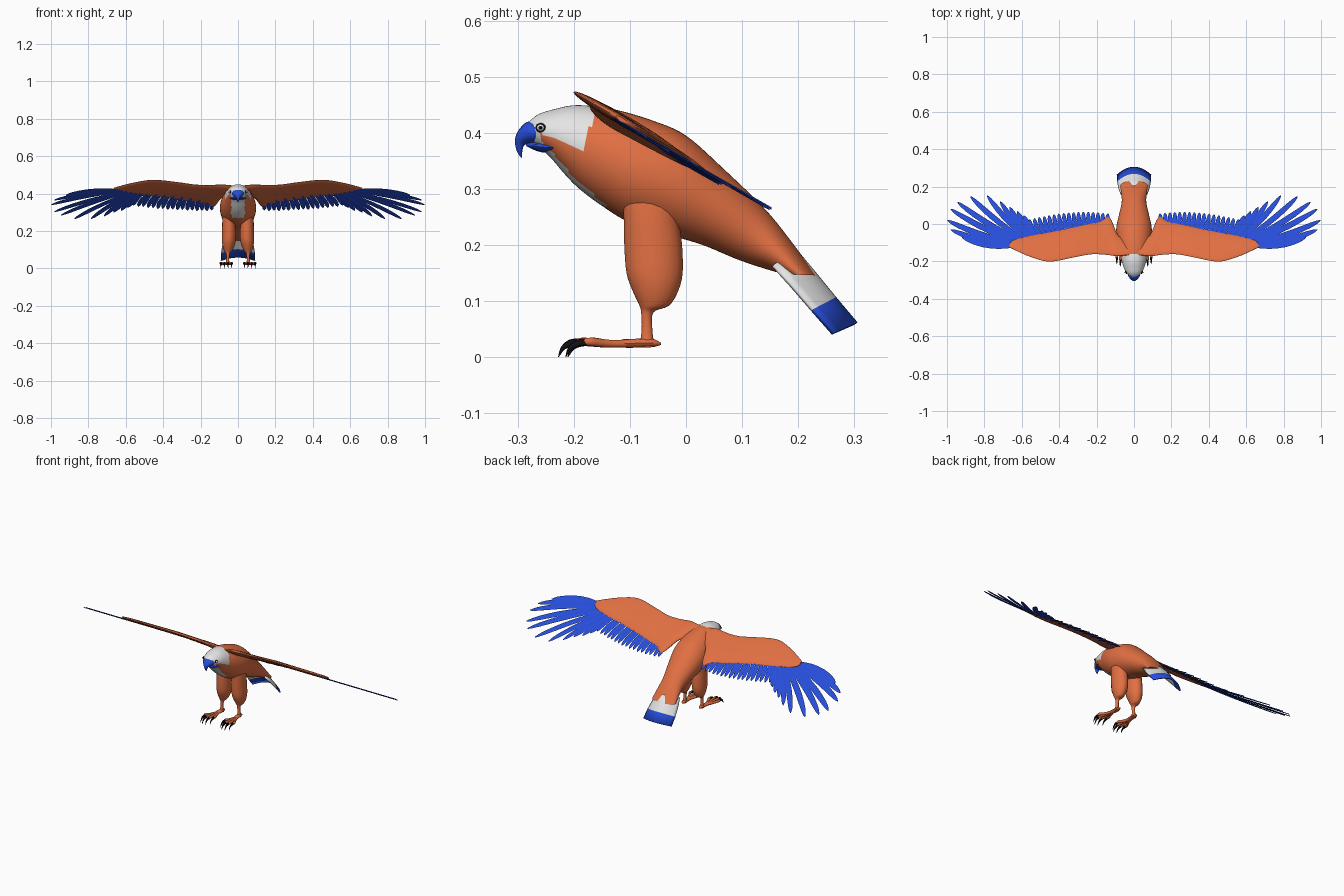
import bpy, bmesh, math
from mathutils import Vector, Matrix


def material(name, rgb):
    m = bpy.data.materials.new(name)
    m.diffuse_color = (*rgb, 1)
    return m


ORANGE = material("rust orange", (0.75, 0.16, 0.055))
BLUE = material("feather blue", (0.02, 0.075, 0.70))
WHITE = material("pale white", (0.78, 0.78, 0.78))
BLACK = material("claw black", (0.006, 0.006, 0.006))


def finish(name, bm, mats, mirror=False, angle=40):
    """Turn a bmesh into a smooth-shaded object, optionally mirrored over x."""
    bmesh.ops.recalc_face_normals(bm, faces=bm.faces)
    me = bpy.data.meshes.new(name)
    bm.to_mesh(me)
    bm.free()
    for m in mats:
        me.materials.append(m)
    ob = bpy.data.objects.new(name, me)
    bpy.context.collection.objects.link(ob)
    bpy.ops.object.select_all(action='DESELECT')
    ob.select_set(True)
    bpy.context.view_layer.objects.active = ob
    bpy.ops.object.shade_smooth_by_angle(angle=math.radians(angle))
    if mirror:
        ob.modifiers.new("mirror", 'MIRROR').use_mirror_merge = False
    return ob


def loft(bm, sections, n=16, steps=4):
    """Skin ellipses; each section is two opposite points and a half-width vector."""
    secs = [[Vector(v) for v in s] for s in sections]
    rings = []
    for i in range(len(secs) - 1):
        p0, p1, p2, p3 = (secs[max(i - 1, 0)], secs[i], secs[i + 1],
                          secs[min(i + 2, len(secs) - 1)])
        last = i == len(secs) - 2
        for k in range(steps + (1 if last else 0)):
            t = k / steps
            a, b, w = [0.5 * (2 * q1 + (q2 - q0) * t + (2 * q0 - 5 * q1 + 4 * q2 - q3) * t ** 2
                              + (3 * q1 - q0 - 3 * q2 + q3) * t ** 3)
                       for q0, q1, q2, q3 in zip(p0, p1, p2, p3)]
            mid, half = (a + b) / 2, (a - b) / 2
            rings.append([bm.verts.new(mid + half * math.cos(2 * math.pi * j / n)
                                       + w * math.sin(2 * math.pi * j / n)) for j in range(n)])
    for r, s in zip(rings, rings[1:]):
        for j in range(n):
            bm.faces.new((r[j], r[(j + 1) % n], s[(j + 1) % n], s[j]))
    bm.faces.new(rings[0])
    bm.faces.new(rings[-1])


def side_loft(bm, rows, n=16, steps=4):
    """Rows: top y, top z, bottom y, bottom z, half width, centre x."""
    loft(bm, [((x, ty, tz), (x, by, bz), (w, 0, 0)) for ty, tz, by, bz, w, x in rows], n, steps)


# Head and body in one skin, painted by region
bm = bmesh.new()
body = [(-0.288, 0.412, -0.272, 0.380, 0.018), (-0.265, 0.432, -0.255, 0.368, 0.041),
        (-0.235, 0.442, -0.238, 0.352, 0.053), (-0.200, 0.449, -0.215, 0.325, 0.063),
        (-0.160, 0.447, -0.190, 0.300, 0.072), (-0.120, 0.440, -0.150, 0.270, 0.086),
        (-0.060, 0.422, -0.100, 0.240, 0.096), (0.000, 0.395, -0.030, 0.218, 0.094),
        (0.070, 0.333, 0.030, 0.200, 0.080), (0.140, 0.265, 0.090, 0.175, 0.066),
        (0.185, 0.210, 0.140, 0.158, 0.068), (0.232, 0.146, 0.175, 0.148, 0.074)]
side_loft(bm, [(*r, 0) for r in body], 48, 6)
for f in bm.faces:
    x, y, z = f.calc_center_median()
    hood = y < -0.16 - (0.447 - z) * 0.3 and z > 0.365 - (y + 0.185) * 0.46
    bib = abs(x) < 0.036 and y < -0.14 and z < 0.39 and z > 0.27
    f.material_index = 1 if hood or bib or y < -0.258 else 0
finish("body", bm, [ORANGE, WHITE])

# Hooked upper beak and lower beak
bm = bmesh.new()
side_loft(bm, [(-0.268, 0.422, -0.250, 0.382, 0.036, 0), (-0.286, 0.418, -0.270, 0.381, 0.031, 0),
               (-0.300, 0.402, -0.282, 0.380, 0.021, 0), (-0.305, 0.385, -0.289, 0.377, 0.012, 0),
               (-0.301, 0.366, -0.292, 0.365, 0.006, 0), (-0.293, 0.355, -0.292, 0.355, 0.001, 0)])
finish("upper_beak", bm, [BLUE])
bm = bmesh.new()
side_loft(bm, [(-0.236, 0.380, -0.234, 0.367, 0.047, 0), (-0.258, 0.384, -0.255, 0.365, 0.039, 0),
               (-0.276, 0.384, -0.272, 0.370, 0.023, 0), (-0.286, 0.380, -0.284, 0.376, 0.006, 0)])
finish("lower_beak", bm, [BLUE])

# Eyes: rim, iris and pupil as shallow domes
for name, mat, r, x in (("eye_rim", BLACK, 0.010, 0.0415), ("eye_iris", WHITE, 0.007, 0.0435),
                        ("eye_pupil", BLACK, 0.004, 0.0460)):
    bm = bmesh.new()
    bmesh.ops.create_uvsphere(bm, u_segments=16, v_segments=8, radius=1, matrix=(
        Matrix.Translation((x, -0.259, 0.409)) @ Matrix.Rotation(math.radians(-22), 4, 'Z')
        @ Matrix.Diagonal((0.0045, r, r * 0.85, 1))))
    finish(name, bm, [mat], True)


def wing_point(x, y, drop=0.0):
    """Wings lie in one sloping plane, dipping a little at the shoulder."""
    return Vector((x, y, 0.472 - 0.57 * (y + 0.2) - 0.014 * max(0, 1 - x / 0.3) - drop))


# Wing: x, leading y, trailing y, half thickness
bm = bmesh.new()
wing = [(0.02, -0.165, -0.10, 0.012), (0.085, -0.172, -0.06, 0.015), (0.13, -0.167, 0.035, 0.014),
        (0.18, -0.162, 0.012, 0.013), (0.24, -0.163, 0.000, 0.012), (0.32, -0.178, -0.018, 0.012),
        (0.45, -0.201, -0.045, 0.011), (0.55, -0.177, -0.062, 0.010), (0.64, -0.138, -0.085, 0.008),
        (0.665, -0.125, -0.105, 0.004)]
loft(bm, [(wing_point(x, a), wing_point(x, b), (0, 0, t)) for x, a, b, t in wing], 20, 4)
finish("wing", bm, [ORANGE], True, 50)


def feather(bm, base, tip, width, bow, drop):
    """Flat leaf blade running from base to tip in the wing plane."""
    d = Vector(tip) - Vector(base)
    side = Vector((-d.y, d.x)).normalized()
    rows = []
    for t, w in ((0, 0.6), (0.3, 0.9), (0.6, 1), (0.85, 0.8), (0.96, 0.45), (1, 0.05)):
        c = Vector(base) + d * t + side * bow * 4 * t * (1 - t)
        a, b = c + side * width * w / 2, c - side * width * w / 2
        rows.append((wing_point(a.x, a.y, drop), wing_point(b.x, b.y, drop), (0, 0, 0.0025)))
    loft(bm, rows, 6, 2)


# Long flight feathers fanned around the wing tip
bm = bmesh.new()
tips = [(0.92, -0.07), (0.98, -0.03), (0.998, 0.02), (0.98, 0.08), (0.945, 0.118), (0.875, 0.148),
        (0.785, 0.152), (0.715, 0.120), (0.665, 0.090), (0.625, 0.068), (0.59, 0.045)]
for i, tip in enumerate(tips):
    k = i / (len(tips) - 1)
    feather(bm, (0.63 - 0.12 * k, -0.115 + 0.035 * k), tip, 0.034 - 0.006 * k,
            -0.016 * (1 - k) - 0.004, 0.006 + 0.003 * (i % 2))
finish("flight_feathers", bm, [BLUE], True)

# Short feathers along the trailing edge
bm = bmesh.new()
count = 17
for i in range(count):
    k = i / (count - 1)
    x = 0.56 - 0.42 * k
    tip_y = 0.025 + 0.04 * math.sin(k * math.pi * 0.72)
    feather(bm, (x - 0.05 + 0.04 * k, -0.085 + 0.045 * k), (x, tip_y), 0.025, -0.006,
            0.006 + 0.003 * (i % 2))
finish("trailing_feathers", bm, [BLUE], True)

# Arched tail fan: centre y, z, edge y, z, half width
bm = bmesh.new()
tail = [(0.195, 0.190, 0.155, 0.163, 0.068), (0.230, 0.148, 0.185, 0.130, 0.080),
        (0.265, 0.105, 0.225, 0.084, 0.088), (0.303, 0.060, 0.262, 0.042, 0.090)]
grid = []
for cy, cz, ey, ez, w in tail:
    us = [j / 8 - 1 for j in range(17)]
    grid.append([bm.verts.new((u * w, cy + (ey - cy) * u * u, cz + (ez - cz) * u * u)) for u in us])
for i, (r, s) in enumerate(zip(grid, grid[1:])):
    for j in range(16):
        bm.faces.new((r[j], r[j + 1], s[j + 1], s[j])).material_index = 1 if i == 2 else 0
ob = finish("tail_fan", bm, [WHITE, BLUE])
solid = ob.modifiers.new("thickness", 'SOLIDIFY')
solid.thickness, solid.offset = 0.007, 0

# Feathered thigh running into a thin shank: z, front y, back y, half width, centre x
bm = bmesh.new()
leg = [(0.300, -0.115, 0.000, 0.030, 0.050), (0.250, -0.111, -0.012, 0.035, 0.049),
       (0.200, -0.110, -0.007, 0.037, 0.048), (0.150, -0.106, -0.006, 0.037, 0.049),
       (0.118, -0.095, -0.014, 0.031, 0.051), (0.092, -0.083, -0.030, 0.020, 0.053),
       (0.080, -0.080, -0.058, 0.010, 0.054), (0.050, -0.079, -0.060, 0.008, 0.055),
       (0.018, -0.083, -0.056, 0.011, 0.056)]
side_loft(bm, [(a, z, b, z, w, x) for z, a, b, w, x in leg], 20, 4)
finish("leg", bm, [ORANGE], True)

# Foot: heel spur and spread toes, each toe ending in a curved claw
toes, claws = bmesh.new(), bmesh.new()
side_loft(toes, [(-0.045, 0.026, -0.045, 0.022, 0.003, 0.056), (-0.060, 0.033, -0.060, 0.018, 0.012, 0.056),
                 (-0.090, 0.033, -0.090, 0.017, 0.014, 0.057), (-0.115, 0.032, -0.115, 0.017, 0.013, 0.060)], 12)
for x, y in ((0.034, -0.178), (0.053, -0.195), (0.073, -0.195), (0.092, -0.182)):
    m = 0.06 + (x - 0.063) * 0.5
    side_loft(toes, [(-0.085, 0.031, -0.085, 0.018, 0.006, 0.059), (-0.135, 0.031, -0.135, 0.017, 0.007, m),
                     (y + 0.015, 0.035, y + 0.015, 0.020, 0.007, x), (y, 0.033, y, 0.022, 0.005, x)], 10, 3)
    side_loft(claws, [(y + 0.006, 0.034, y + 0.004, 0.020, 0.006, x), (y - 0.014, 0.031, y - 0.008, 0.019, 0.005, x),
                      (y - 0.028, 0.018, y - 0.021, 0.014, 0.003, x), (y - 0.033, 0.001, y - 0.032, 0.0, 0.0005, x)], 8, 3)
finish("foot", toes, [ORANGE], True)
finish("claws", claws, [BLACK], True)
